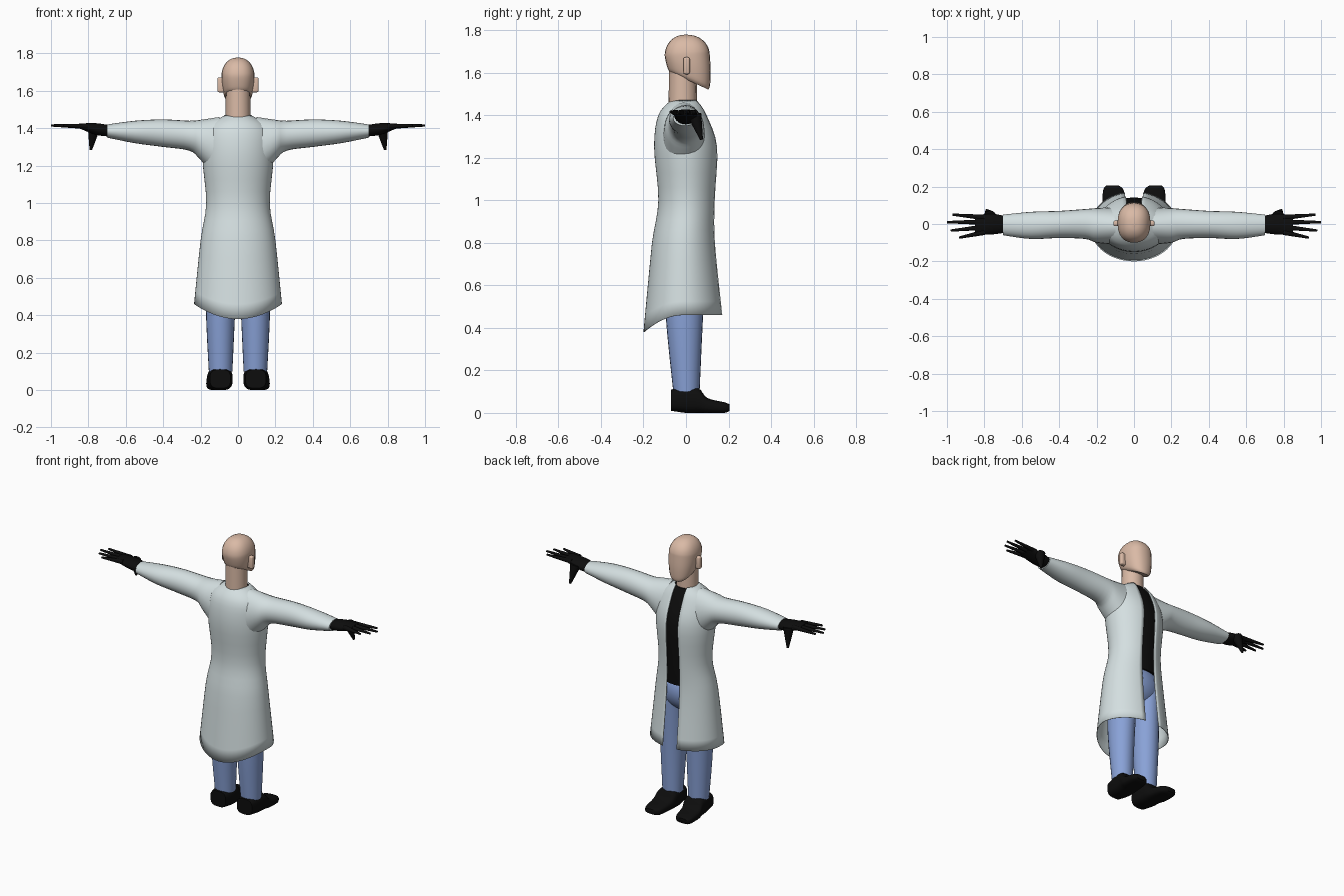
import bpy, bmesh
from math import sin, cos, pi, asin, copysign, radians
from mathutils import Matrix, Vector

cube = bpy.data.objects.get("Cube")
if cube:
    bpy.data.objects.remove(cube)


def material(name, *rgb):
    mat = bpy.data.materials.new(name)
    mat.use_nodes = True
    mat.diffuse_color = (*rgb, 1)
    shader = mat.node_tree.nodes["Principled BSDF"]
    shader.inputs["Base Color"].default_value = (*rgb, 1)
    return mat


COAT = material("pale grey cloth", .66, .74, .75)
SKIN = material("skin", .7, .49, .38)
DENIM = material("blue denim", .25, .36, .68)
BLACK = material("black", .004, .004, .004)


def finish(name, bm, mat, angle=50):
    bmesh.ops.recalc_face_normals(bm, faces=bm.faces)
    mesh = bpy.data.meshes.new(name)
    bm.to_mesh(mesh)
    bm.free()
    mesh.materials.append(mat)
    obj = bpy.data.objects.new(name, mesh)
    bpy.context.collection.objects.link(obj)
    bpy.ops.object.select_all(action='DESELECT')
    obj.select_set(True)
    bpy.context.view_layer.objects.active = obj
    bpy.ops.object.shade_smooth_by_angle(angle=radians(angle))
    return obj


def smooth_rows(rows, steps=4):
    """Spline through the sections so the outline is smooth."""
    result = []
    last = len(rows) - 1
    for i in range(last):
        before, after = rows[max(i - 1, 0)], rows[min(i + 2, last)]
        for k in range(steps):
            t = k / steps
            section = []
            for a, b, c, d in zip(before, rows[i], rows[i + 1], after):
                bend = 2 * a - 5 * b + 4 * c - d
                twist = 3 * b - a - 3 * c + d
                section.append(b + t * (c - a + t * (bend + t * twist)) / 2)
            result.append(section)
    return result + [rows[last]]


def join_rings(bm, rings, closed):
    count = len(rings[0])
    for lower, upper in zip(rings, rings[1:]):
        for i in range(count if closed else count - 1):
            j = (i + 1) % count
            bm.faces.new((lower[i], lower[j], upper[j], upper[i]))


def rounded(value, exponent):
    return copysign(abs(value) ** exponent, value)


def loft(name, mat, axis, rows, side=1, exponent=1):
    """Rows hold: place on the axis, then low and high of both cross directions, then tilt."""
    bm = bmesh.new()
    rings = []
    sides = 24
    for place, a_low, a_high, b_low, b_high, tilt in smooth_rows([(*row, 0)[:6] for row in rows]):
        ring = []
        for i in range(sides):
            angle = 2 * pi * i / sides
            a = (a_low + a_high) / 2 + (a_high - a_low) / 2 * rounded(cos(angle), exponent)
            offset = (b_high - b_low) / 2 * rounded(sin(angle), exponent)
            b = (b_low + b_high) / 2 + offset
            p = place + tilt * offset
            x, y, z = {'x': (p, a, b), 'y': (a, p, b), 'z': (a, b, p)}[axis]
            ring.append(bm.verts.new((x * side, y, z)))
        rings.append(ring)
    join_rings(bm, rings, True)
    bm.faces.new(rings[0])
    bm.faces.new(rings[-1])
    return finish(name, bm, mat)


def taper(name, mat, start, end, thick, thin, side=1):
    """Straight tapering rod between two points."""
    start, end = (Vector((p[0] * side, p[1], p[2])) for p in (start, end))
    span = end - start
    turn = span.to_track_quat('Z', 'Y').to_matrix().to_4x4()
    bm = bmesh.new()
    bmesh.ops.create_cone(bm, cap_ends=True, segments=16, radius1=thick, radius2=thin,
                          depth=span.length, matrix=Matrix.Translation((start + end) / 2) @ turn)
    return finish(name, bm, mat)


# Coat body sections: height, half width, back, front
coat_rows = [(1.47, .07, -.07, .06), (1.4, .165, -.13, .1), (1.25, .19, -.15, .15),
             (1, .17, -.13, .14), (.8, .2, -.16, .14), (.46, .235, -.2, .175)]
waist, hem = .8, .46

bm = bmesh.new()
rings = []
columns = 48
for z, half, back, front in smooth_rows(coat_rows):
    # The front stays open and the tail hangs lower at the back
    opening = asin((.055 - z / 100) / half)
    drop = max(0, (waist - z) / (waist - hem))
    ring = []
    for i in range(columns + 1):
        angle = pi / 2 + opening + 2 * (pi - opening) * i / columns
        tail = max(0, -sin(angle))
        y = (front + back) / 2 + (front - back) / 2 * sin(angle)
        ring.append(bm.verts.new((half * cos(angle), y, z - .08 * drop * tail ** 2)))
    rings.append(ring)
join_rings(bm, rings, False)
coat = finish("coat_body", bm, COAT)
cloth = coat.modifiers.new("cloth thickness", 'SOLIDIFY')
cloth.thickness = .004

# Shirt follows the inside of the coat
fit = .94
loft("shirt", BLACK, 'z', [(z - .01, -half * fit, half * fit, back * fit, front * fit)
                           for z, half, back, front in coat_rows if z > waist]
     + [(.85, -.16, .16, -.13, .12)])

# Hips of the jeans
bm = bmesh.new()
bmesh.ops.create_uvsphere(bm, u_segments=32, v_segments=16, radius=1)
bmesh.ops.scale(bm, verts=bm.verts, vec=(.17, .12, .14))
bmesh.ops.translate(bm, verts=bm.verts, vec=(0, 0, .79))
finish("jeans_hips", bm, DENIM)

for label, side in (("left", 1), ("right", -1)):
    loft(label + "_trouser_leg", DENIM, 'z', [
        (.8, 0, .165, -.11, .1), (.45, .014, .172, -.095, .08),
        (.1, .03, .156, -.06, .064)], side)

    # Shoe with a flat sole, from heel to toe
    loft(label + "_shoe", BLACK, 'y', [
        (-.07, .04, .15, .01, .11), (0, .03, .16, 0, .12), (.06, .03, .165, 0, .115),
        (.1, .04, .17, 0, .07), (.18, .055, .165, 0, .05), (.205, .08, .15, .01, .04)],
         side, exponent=.65)

    # Sleeve, flaring into the shoulder
    loft(label + "_sleeve", COAT, 'x', [
        (.1, -.11, .09, 1.12, 1.46), (.2, -.1, .085, 1.23, 1.445),
        (.26, -.08, .08, 1.28, 1.44), (.4, -.075, .07, 1.3, 1.447),
        (.55, -.08, .065, 1.32, 1.44), (.7, -.06, .05, 1.35, 1.42)], side)

    # Glove: palm, four spread fingers and a drooping thumb
    loft(label + "_glove_palm", BLACK, 'x', [
        (.68, -.045, .04, 1.355, 1.415), (.76, -.056, .055, 1.365, 1.427),
        (.85, -.056, .046, 1.4, 1.425)], side)
    for finger, root, spread, tip in (("little", -.044, -.073, .935), ("ring", -.017, -.035, .98),
                                      ("middle", .01, .01, 1), ("index", .035, .05, .97)):
        taper(f"{label}_{finger}_finger", BLACK, (.8, root, 1.41), (tip, spread, 1.415),
              .015, .006, side)
    taper(label + "_thumb", BLACK, (.77, .04, 1.4), (.787, .073, 1.285), .033, .007, side)

    # Ear
    bm = bmesh.new()
    bmesh.ops.create_cube(bm, size=1)
    bmesh.ops.scale(bm, verts=bm.verts, vec=(.04, .03, .08))
    bmesh.ops.translate(bm, verts=bm.verts, vec=(.09 * side, .003, 1.632))
    bmesh.ops.bevel(bm, geom=bm.edges[:], offset=.009, segments=3, profile=.5, affect='EDGES')
    finish(label + "_ear", bm, SKIN)

taper("neck", SKIN, (0, -.015, 1.43), (0, -.015, 1.62), .067, .065)

# Head: tilted jaw sections rising to a domed crown
jaw = [(1.562, -.06, .06, -.078, .105, -.46), (1.58, -.075, .075, -.086, .113, -.4),
       (1.63, -.085, .085, -.095, .116, -.2)]
crown = []
for step in range(7):
    angle = step * radians(14.5)
    width = cos(angle) ** .9
    crown.append((1.68 + .098 * sin(angle), -.088 * width, .088 * width,
                  -.1 * width, .112 * width, 0))
loft("head", SKIN, 'z', jaw + crown, exponent=.86)
